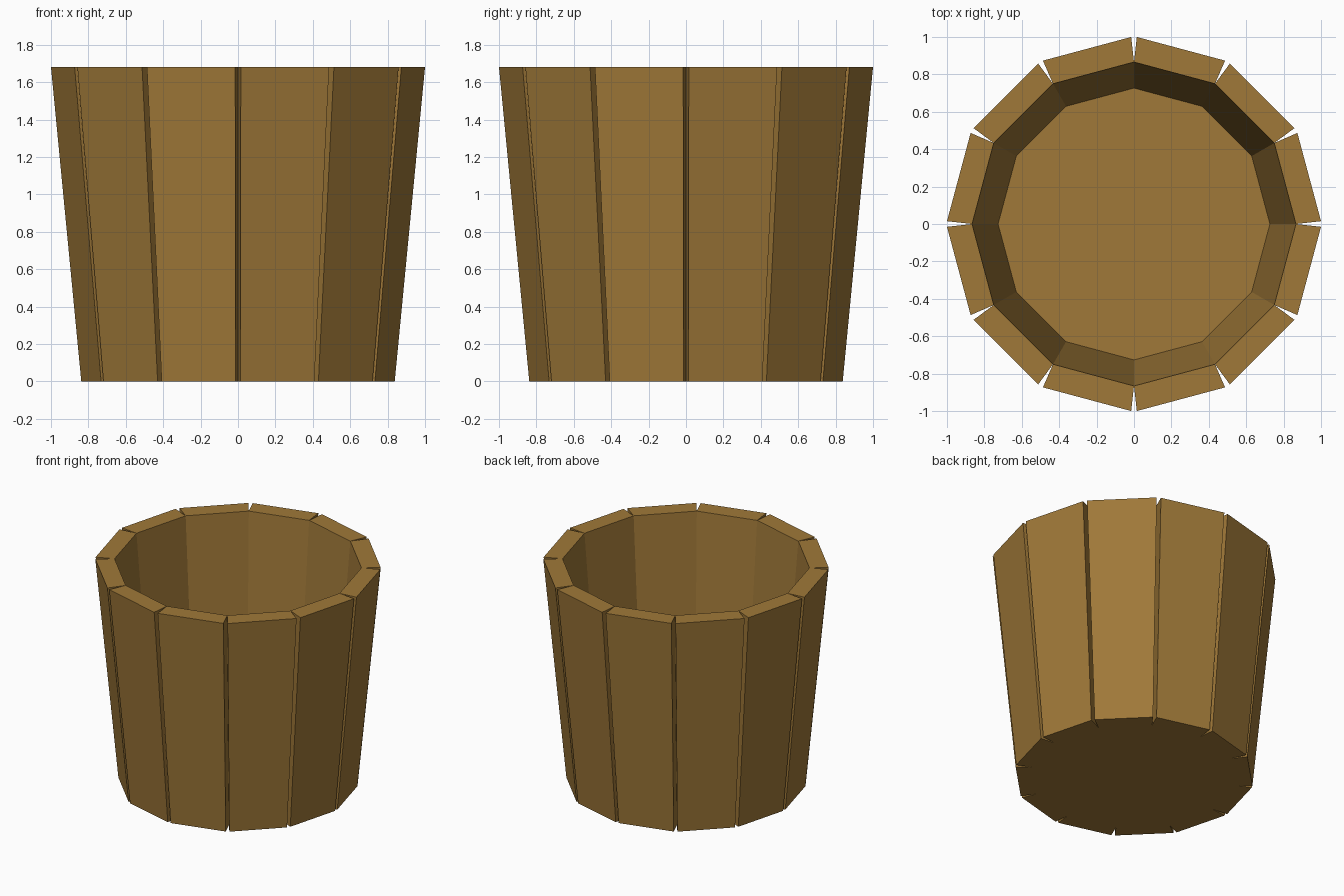
import bpy, bmesh
from math import cos, sin, radians

if "Cube" in bpy.data.objects:
    bpy.data.objects.remove(bpy.data.objects["Cube"])

N = 12               # staves
HEIGHT = 1.68
TAPER = 0.838        # bottom size relative to the top
R_IN, R_OUT = 0.866, 1.0
GAP = 0.86           # half angle of the V groove at the rim, degrees
FLOOR = 0.01

wood = bpy.data.materials.new("wood")
wood.diffuse_color = (0.35, 0.19, 0.04, 1)
wood.use_nodes = True
wood.node_tree.nodes["Principled BSDF"].inputs["Base Color"].default_value = wood.diffuse_color


def tapered_prism(name, outline, z0, z1):
    """Closed prism of (radius, degrees) corners following the bucket's taper."""
    bm = bmesh.new()
    rings = []
    for z in (z0, z1):
        s = TAPER + (1 - TAPER) * z / HEIGHT
        rings.append([bm.verts.new((r * s * cos(radians(a)), r * s * sin(radians(a)), z))
                      for r, a in outline])
    low, high = rings
    bm.faces.new(low[::-1])
    bm.faces.new(high)
    n = len(outline)
    for i in range(n):
        j = (i + 1) % n
        bm.faces.new((low[i], low[j], high[j], high[i]))
    bmesh.ops.recalc_face_normals(bm, faces=bm.faces)
    mesh = bpy.data.meshes.new(name)
    bm.to_mesh(mesh)
    bm.free()
    mesh.materials.append(wood)
    obj = bpy.data.objects.new(name, mesh)
    bpy.context.collection.objects.link(obj)
    return obj


# Staves: touching on the inside, V grooves on the outside
step = 360 / N
for k in range(N):
    a, b = k * step, (k + 1) * step
    tapered_prism(f"stave_{k + 1:02d}",
                  [(R_IN, a), (R_OUT, a + GAP), (R_OUT, b - GAP), (R_IN, b)],
                  0, HEIGHT)

# Bucket floor
tapered_prism("floor", [(R_IN, k * step) for k in range(N)], 0, FLOOR)
